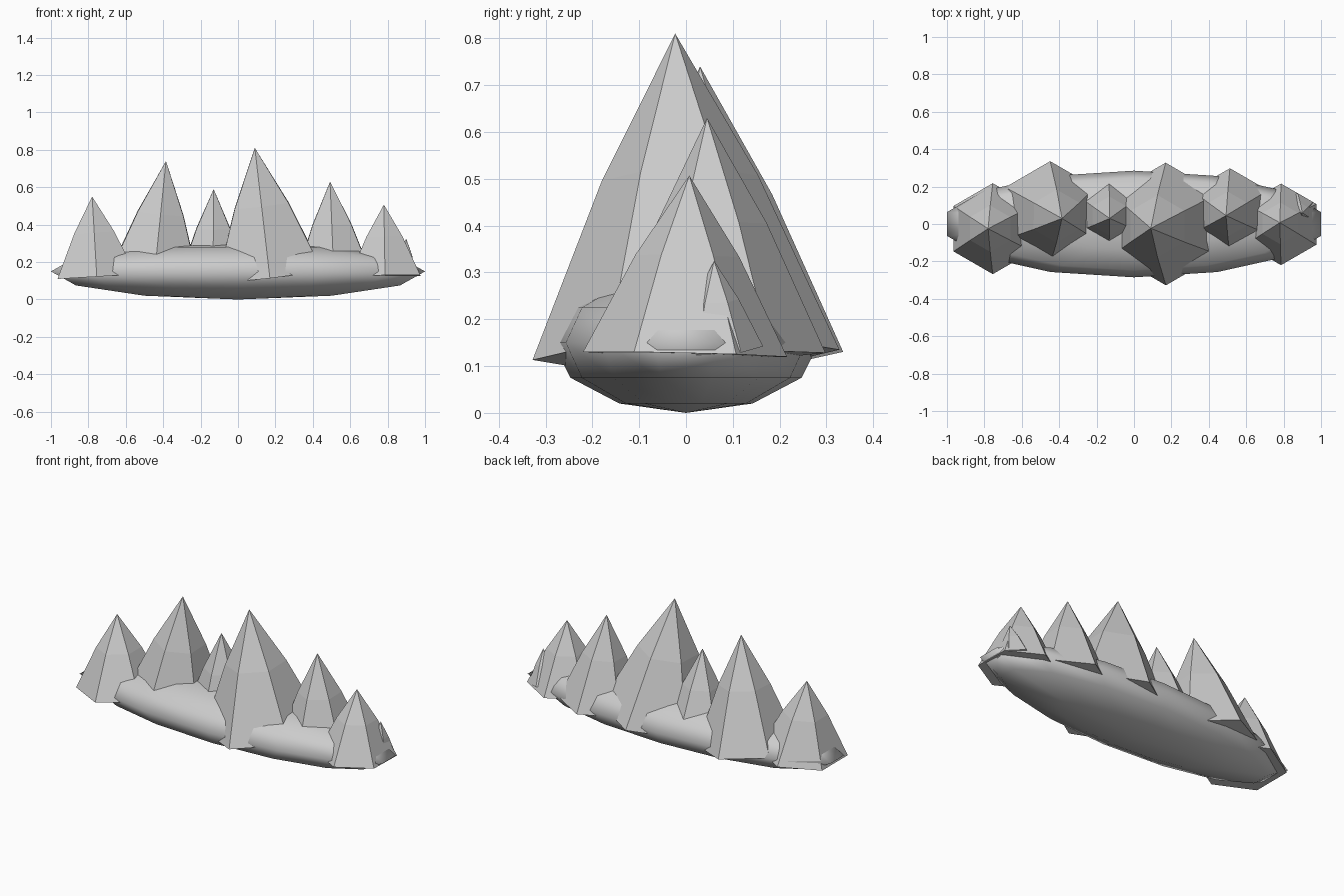
import bpy, bmesh, math
from mathutils import Vector, Matrix

if "Cube" in bpy.data.objects:
    bpy.data.objects.remove(bpy.data.objects["Cube"])

stone = bpy.data.materials.new("grey_stone")
stone.diffuse_color = (0.6, 0.6, 0.6, 1)
stone.use_nodes = True
stone.node_tree.nodes["Principled BSDF"].inputs["Base Color"].default_value = stone.diffuse_color


def finish(name, bm, smooth):
    bmesh.ops.recalc_face_normals(bm, faces=bm.faces)
    for f in bm.faces:
        f.smooth = smooth
    me = bpy.data.meshes.new(name)
    bm.to_mesh(me)
    bm.free()
    me.materials.append(stone)
    ob = bpy.data.objects.new(name, me)
    bpy.context.collection.objects.link(ob)


def peak(name, base, apex, radius):
    """Six-sided, slightly bulged spire leaning from base centre to apex."""
    axis = Vector(apex) - Vector(base)
    lean = Vector((0, 0, 1)).rotation_difference(axis).to_matrix().to_4x4()
    place = Matrix.Translation(base) @ lean
    bm = bmesh.new()
    rings = []
    for height, scale in ((0, 1), (0.55, 0.51)):
        rings.append([bm.verts.new(place @ Vector((
            radius * scale * math.sin(i * math.pi / 3),
            radius * scale * math.cos(i * math.pi / 3),
            axis.length * height))) for i in range(6)])
    tip = bm.verts.new(apex)
    low, mid = rings
    bm.faces.new(low)
    for i in range(6):
        j = (i + 1) % 6
        bm.faces.new((low[i], low[j], mid[j], mid[i]))
        bm.faces.new((mid[i], mid[j], tip))
    finish(name, bm, False)


# Long smooth mound, flattened ellipsoid
bm = bmesh.new()
bmesh.ops.create_uvsphere(bm, u_segments=14, v_segments=6, radius=1)
bmesh.ops.scale(bm, vec=(1.026, 0.285, 0.15), verts=bm.verts)
bmesh.ops.translate(bm, vec=(0, 0, 0.15), verts=bm.verts)
finish("mound", bm, True)

# Spires along the ridge: base centre, apex, base radius
peaks = [
    ((-0.755, -0.025, 0.122), (-0.78, -0.025, 0.55), 0.243),
    ((-0.449, 0.058, 0.118), (-0.385, 0.03, 0.74), 0.278),
    ((-0.134, 0.058, 0.12), (-0.13, 0.03, 0.59), 0.205),
    ((0.17, 0.0, 0.124), (0.09, -0.023, 0.81), 0.328),
    ((0.513, 0.063, 0.12), (0.492, 0.045, 0.63), 0.235),
    ((0.786, -0.002, 0.125), (0.78, 0.007, 0.507), 0.218),
    ((0.875, 0.07, 0.137), (0.90, 0.06, 0.325), 0.095),
]
for n, (base, apex, radius) in enumerate(peaks, 1):
    peak(f"peak_{n}", base, apex, radius)
